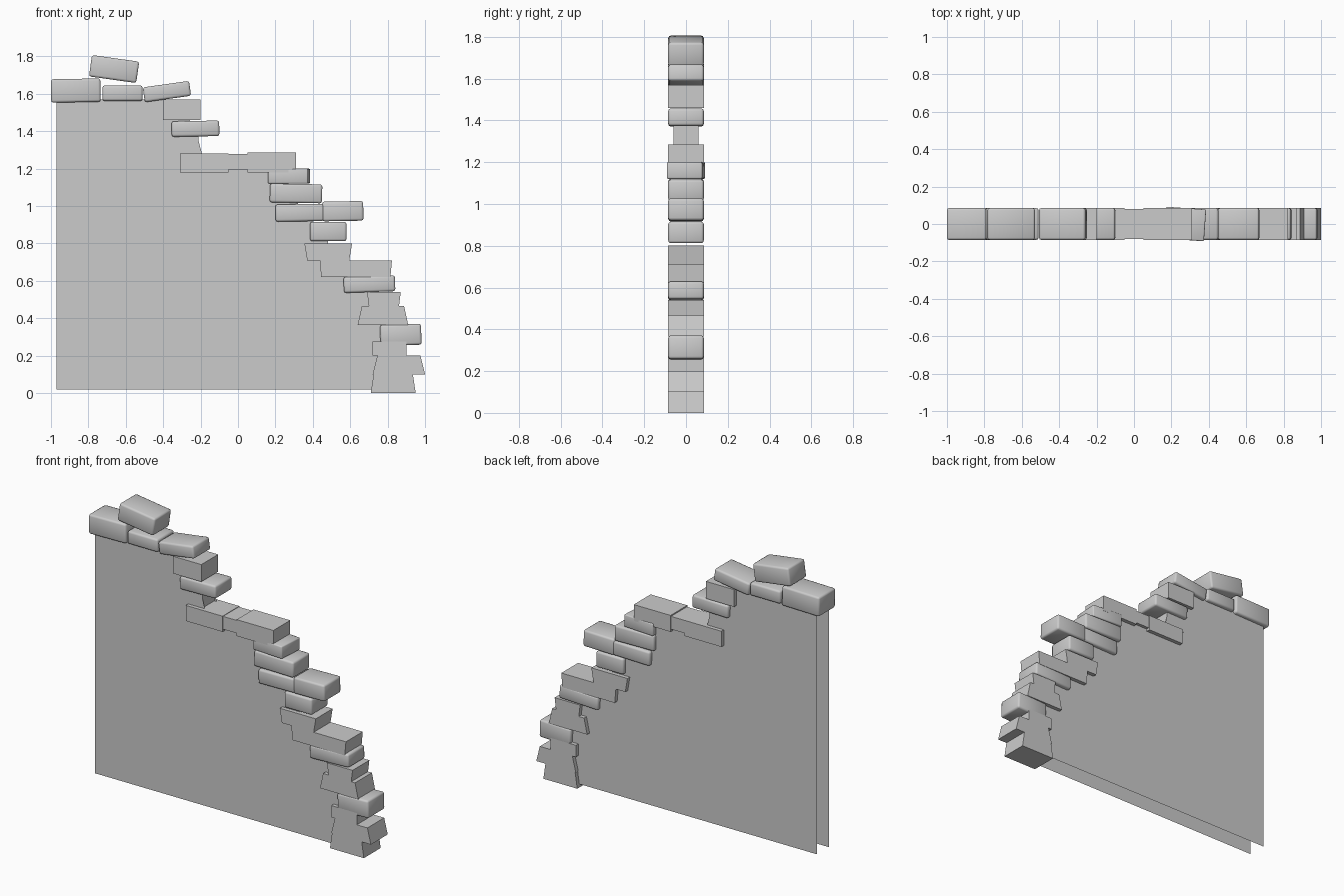
import bpy, bmesh
from math import radians
from mathutils import Matrix, Vector

if "Cube" in bpy.data.objects:
    bpy.data.objects.remove(bpy.data.objects["Cube"])


def mesh_object(name, bm):
    me = bpy.data.meshes.new(name)
    bm.to_mesh(me)
    bm.free()
    ob = bpy.data.objects.new(name, me)
    bpy.context.collection.objects.link(ob)
    return ob


def brick(name, x0, x1, z0, z1, flare=0, tilt=0, bevel=0, depth=.17, yaw=0):
    """Box brick; flare widens the top, tilt turns it in the wall plane."""
    bm = bmesh.new()
    bmesh.ops.create_cube(bm, size=1)
    for v in bm.verts:
        side = 1 if v.co.x > 0 else -1
        wide = (x1 - x0) / 2 + (flare if v.co.z > 0 else 0)
        v.co = (side * wide, v.co.y * depth, v.co.z * (z1 - z0))
    turn = Matrix.Rotation(radians(yaw), 4, 'Z') @ Matrix.Rotation(-radians(tilt), 4, 'Y')
    move = Matrix.Translation(((x0 + x1) / 2, 0, (z0 + z1) / 2))
    bmesh.ops.transform(bm, verts=bm.verts, matrix=move @ turn)
    ob = mesh_object(name, bm)
    if bevel:
        m = ob.modifiers.new("worn_edges", 'BEVEL')
        m.width = bevel
        m.segments = 2
        for p in ob.data.polygons:
            p.use_smooth = True
    return ob


# sharp bricks: left, right, bottom, top, flare
sharp = [
    (.71, .95, 0, .1, -.015), (.72, 1, .1, .2, -.025), (.72, .9, .2, .275, 0),
    (.64, .91, .365, .465, -.022), (.7, .86, .46, .54, .01),
    (.445, .815, .62, .71, .008), (.37, .595, .71, .8, .015),
    (-.31, -.05, 1.18, 1.28, 0), (.05, .31, 1.18, 1.285, 0), (-.4, -.2, 1.46, 1.57, 0),
]
# worn bricks: left, right, bottom, top, tilt
worn = [
    (.76, .98, .255, .367, 2), (.565, .84, .54, .625, 2), (.385, .58, .812, .915, 0),
    (.2, .46, .918, 1.01, 1), (.17, .45, 1.017, 1.118, -1), (-.355, -.1, 1.372, 1.455, 1),
]
# bricks of the top row and the two loose ones standing proud
outer = [
    (-1, -.735, 1.555, 1.68, 1), (-.725, -.51, 1.562, 1.645, 0),
    (-.505, -.255, 1.572, 1.652, 8), (-.79, -.535, 1.675, 1.79, -8),
    (.45, .67, .92, 1.025, 1),
]
for i, (x0, x1, z0, z1, flare) in enumerate(sharp):
    brick(f"sharp_brick_{i + 1:02d}", x0, x1, z0, z1, flare=flare)
for i, (x0, x1, z0, z1, tilt) in enumerate(worn + outer):
    brick(f"worn_brick_{i + 1:02d}", x0, x1, z0, z1, tilt=tilt, bevel=.012)

# twisted brick under the ledge, and fillers
brick("twisted_brick", .165, .38, 1.12, 1.2, bevel=.007, yaw=-4)
brick("ledge_filler", -.06, .06, 1.195, 1.277, depth=.16)
brick("inner_filler", -.34, -.21, 1.28, 1.375, depth=.121)

# two thin wall faces; their torn edge climbs through the brick centres
centres = [((b[0] + b[1]) / 2, (b[2] + b[3]) / 2) for b in sharp + worn]
centres.sort(key=lambda c: (round(c[1], 1) if 1.2 < c[1] < 1.3 else c[1], -c[0]))
edge = [(-.97, .02), (.74, .02)] + centres + [(-.4, 1.57), (-.97, 1.57)]
for name, y in (("front_wall_face", -.06), ("back_wall_face", .06)):
    bm = bmesh.new()
    f = bm.faces.new([bm.verts.new((x, y, z)) for x, z in edge])
    f.normal_update()
    # face outwards
    if f.normal.dot(Vector((0, y, 0))) < 0:
        f.normal_flip()
    mesh_object(name, bm)
